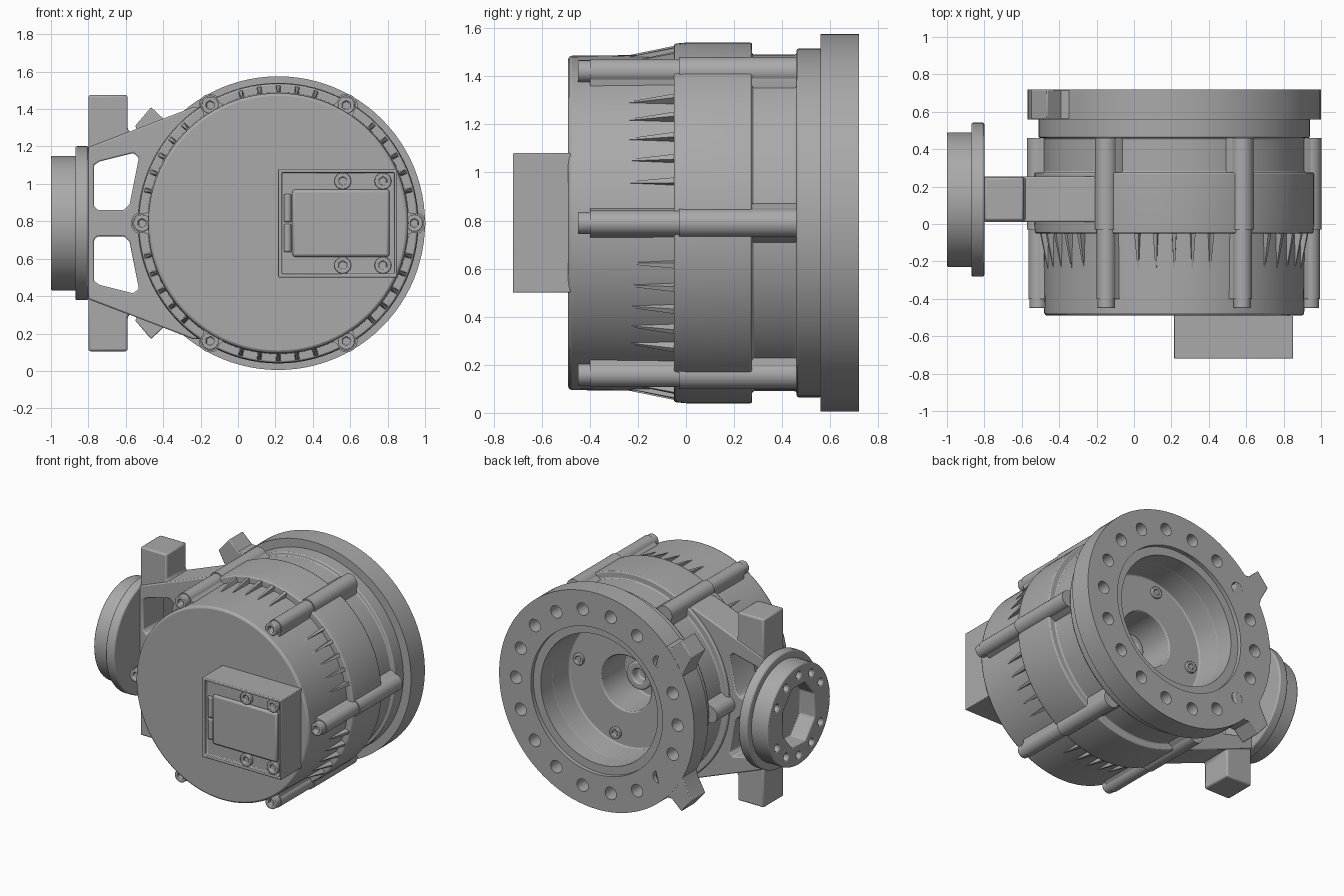
import bpy, bmesh
from math import sin, cos, pi, radians
from mathutils import Matrix, Vector

if "Cube" in bpy.data.objects:
    bpy.data.objects.remove(bpy.data.objects["Cube"])

CX, CZ = 0.215, 0.79      # main axis
ARM_Y = 0.13              # centre of the side arm
parts = []

gray = bpy.data.materials.new("machined gray")
gray.use_nodes = True
gray.diffuse_color = (0.4, 0.4, 0.4, 1)
gray.node_tree.nodes["Principled BSDF"].inputs["Base Color"].default_value = (0.4, 0.4, 0.4, 1)


def finish(name, bm, bevel=0.0, cutter=None):
    """Turn a bmesh into an object, cut it and soften its edges."""
    bmesh.ops.recalc_face_normals(bm, faces=bm.faces)
    me = bpy.data.meshes.new(name)
    bm.to_mesh(me)
    bm.free()
    me.materials.append(gray)
    ob = bpy.data.objects.new(name, me)
    bpy.context.collection.objects.link(ob)
    if cutter:
        tool = finish(name + "_cutter", cutter)
        parts.remove(tool)
        tool.hide_render = True
        mod = ob.modifiers.new("cut", 'BOOLEAN')
        mod.object, mod.solver = tool, 'EXACT'
        deps = bpy.context.evaluated_depsgraph_get()
        ob.data = bpy.data.meshes.new_from_object(ob.evaluated_get(deps))
        ob.modifiers.clear()
        bpy.data.objects.remove(tool)
    if bevel:
        mod = ob.modifiers.new("bevel", 'BEVEL')
        mod.width, mod.segments, mod.angle_limit = bevel, 2, radians(40)
    parts.append(ob)
    return ob


def lathe(bm, profile, steps=96):
    """Spin a closed (radius, y) profile around the main axis."""
    vs = [bm.verts.new((CX + r, y, CZ)) for r, y in profile]
    es = [bm.edges.new((vs[i], vs[(i + 1) % len(vs)])) for i in range(len(vs))]
    bmesh.ops.spin(bm, geom=vs + es, cent=(CX, 0, CZ), axis=(0, 1, 0),
                   angle=2 * pi, steps=steps, use_merge=True)
    bmesh.ops.remove_doubles(bm, verts=bm.verts, dist=1e-5)
    flat = [f for f in bm.faces if f.calc_area() < 1e-9]
    bmesh.ops.delete(bm, geom=flat, context='FACES_ONLY')
    loose = [e for e in bm.edges if not e.link_faces]
    bmesh.ops.delete(bm, geom=loose, context='EDGES')
    return bm


def prism(bm, pts, y0, y1):
    """Extrude an (x, z) outline along y."""
    f = bm.faces.new([bm.verts.new((x, y0, z)) for x, z in pts])
    up = bmesh.ops.extrude_face_region(bm, geom=[f])["geom"]
    bmesh.ops.translate(bm, verts=[v for v in up if isinstance(v, bmesh.types.BMVert)],
                        vec=(0, y1 - y0, 0))
    return bm


def box(bm, x0, x1, y0, y1, z0, z1):
    return prism(bm, [(x0, z0), (x1, z0), (x1, z1), (x0, z1)], y0, y1)


def cyl(bm, a, b, r, n=24):
    """Cylinder between two points."""
    a, b = Vector(a), Vector(b)
    rot = (b - a).to_track_quat('Z', 'Y').to_matrix().to_4x4()
    bmesh.ops.create_cone(bm, cap_ends=True, segments=n, radius1=r, radius2=r,
                          depth=(b - a).length, matrix=Matrix.Translation((a + b) / 2) @ rot)
    return bm


def polar(r, deg, side=0.0):
    """(x, z) at a radius and angle, shifted sideways along the tangent."""
    t = radians(deg)
    return CX + r * cos(t) - side * sin(t), CZ + r * sin(t) + side * cos(t)


def axial(bm, xz, y0, y1, r, n=24):
    return cyl(bm, (xz[0], y0, xz[1]), (xz[0], y1, xz[1]), r, n)


def mirrored(pts):
    return [(x, 2 * CZ - z) for x, z in pts]


new = bmesh.new

# Front cover, housing with stepped bore, rear flange
finish("front_cover", lathe(new(), [(0, -0.49), (0.695, -0.49), (0.7, -0.03), (0, -0.03)]), 0.015)
finish("housing", lathe(new(), [
    (0, -0.05), (0.745, -0.05), (0.75, 0), (0.75, 0.275), (0.70, 0.275), (0.70, 0.46),
    (0.725, 0.46), (0.725, 0.565), (0.47, 0.565), (0.46, 0.38), (0.2, 0.38), (0.2, 0.1), (0, 0.1)]), 0.008)

flange_holes = new()
for i in range(18):
    axial(flange_holes, polar(0.65, i * 20), 0.6, 0.8, 0.045)
finish("rear_flange", lathe(new(), [(0.47, 0.56), (0.785, 0.56), (0.785, 0.72), (0.53, 0.72),
                                    (0.53, 0.69), (0.47, 0.69)]), 0.007, flange_holes)
bm = axial(new(), polar(0.65, 220), 0.59, 0.7, 0.036)
finish("flange_screw", bm, 0.004, axial(new(), polar(0.65, 220), 0.66, 0.75, 0.02, 6))

# Pointed ears on the rear flange
ear = [(-0.465, 1.41), (-0.55, 1.31), (-0.49, 1.2), (-0.45, 1.05), (-0.25, 1.15), (-0.3, 1.335), (-0.39, 1.34)]
for side, pts in (("upper", ear), ("lower", mirrored(ear))):
    finish(side + "_flange_ear", prism(new(), pts, 0.56, 0.719), 0.006)

# Shaft hub and screws on the bore floor
finish("shaft_hub", axial(new(), (CX, CZ), 0.08, 0.24, 0.1), 0.01,
       axial(new(), (CX, CZ), 0.17, 0.3, 0.05))
for i in range(4):
    p = polar(0.385, 12 + i * 90)
    finish("bore_screw", axial(new(), p, 0.36, 0.40, 0.042), 0.004, axial(new(), p, 0.385, 0.45, 0.024, 6))

# Bolt lugs, bolts and tapered fins around the body
for i in range(6):
    a = i * 60
    p = polar(0.728, a)
    bm = axial(new(), p, -0.4, 0.46, 0.052)
    axial(bm, p, -0.03, 0.46, 0.06)
    root = [polar(0.66, a, -0.09), polar(0.69, a, -0.085), polar(0.75, a, -0.045),
            polar(0.75, a, 0.045), polar(0.69, a, 0.085), polar(0.66, a, 0.09)]
    prism(bm, root, -0.03, 0.46)
    prism(bm, [polar(0.67, a, -0.07), polar(0.72, a, -0.05),
               polar(0.72, a, 0.05), polar(0.67, a, 0.07)], -0.4, 0)
    finish("bolt_lug", bm)
    finish("bolt_head", axial(new(), p, -0.45, -0.39, 0.046), 0.005,
           axial(new(), p, -0.5, -0.42, 0.024, 6))
    for k in range(-2, 3):
        t = a + 30 + k * 8
        bm = prism(new(), [polar(0.66, t, -0.014), polar(0.738, t, -0.012),
                           polar(0.738, t, 0.012), polar(0.66, t, 0.014)], -0.25, -0.04)
        for v in bm.verts:          # taper towards the front
            if v.co.y < -0.2:
                out = Vector((v.co.x - CX, 0, v.co.z - CZ))
                mid = Vector((cos(radians(t)), 0, sin(radians(t))))
                flat = mid * min(out.length, 0.695) + (out - mid * out.dot(mid)) * 0.25
                v.co = Vector((CX, v.co.y, CZ)) + flat
        finish("cooling_fin", bm)

# Side arm with two windows and end blocks
edge = [(-0.8, 1.195), (-0.62, 1.264), (-0.24, 1.41), (-0.1, 1.4), (-0.2, 0.95)]
window = [(-0.77, 0.88), (-0.77, 1.1), (-0.74, 1.12), (-0.56, 1.165), (-0.53, 1.14),
          (-0.58, 0.89), (-0.61, 0.86), (-0.75, 0.86)]
cut = prism(prism(new(), window, -0.2, 0.5), mirrored(window), -0.2, 0.5)
finish("side_arm", prism(new(), edge + mirrored(edge)[::-1], 0.01, 0.255), 0.008, cut)
block = [(-0.8, 1.1), (-0.8, 1.475), (-0.59, 1.475), (-0.59, 1.29), (-0.56, 1.26), (-0.62, 1.18)]
for side, pts in (("upper", block), ("lower", mirrored(block))):
    finish(side + "_arm_block", prism(new(), pts, 0.018, 0.25), 0.012)

# Output disc with an eight-sided pocket and screw holes
cut = cyl(new(), (-1.1, ARM_Y, CZ), (-0.88, ARM_Y, CZ), 0.23, 8)
bmesh.ops.rotate(cut, verts=cut.verts, cent=(0, ARM_Y, CZ), matrix=Matrix.Rotation(pi / 8, 3, 'X'))
for v in cut.verts:
    v.co.y = ARM_Y + (v.co.y - ARM_Y) * 0.85
for i in range(12):
    if i % 6:
        y, z = ARM_Y + 0.29 * cos(i * pi / 6), CZ + 0.29 * sin(i * pi / 6)
        cyl(cut, (-1.1, y, z), (-0.93, y, z), 0.026, 16)
finish("output_disc", cyl(new(), (-1, ARM_Y, CZ), (-0.86, ARM_Y, CZ), 0.36, 64), 0.008, cut)
finish("output_rim", cyl(new(), (-0.87, ARM_Y, CZ), (-0.8, ARM_Y, CZ), 0.412, 64), 0.01)

# Connector box on the cover, with a raised lid, cable ends and screws
cut = box(new(), 0.235, 0.835, -0.8, -0.69, 0.52, 1.06)
finish("connector_box", box(new(), 0.215, 0.85, -0.72, -0.48, 0.5, 1.08), 0.005, cut)
finish("connector_lid", box(new(), 0.29, 0.81, -0.712, -0.68, 0.61, 0.97), 0.015)
for z in (0.71, 0.87):
    finish("cable_end", cyl(new(), (0.265, -0.69, z - 0.075), (0.265, -0.69, z + 0.075), 0.02, 16), 0.008)
for x in (0.56, 0.775):
    for z in (0.565, 1.015):
        finish("connector_screw", axial(new(), (x, z), -0.715, -0.68, 0.045), 0.005,
               axial(new(), (x, z), -0.8, -0.7, 0.024, 6))

# Smooth round faces, keep hard edges sharp
bpy.ops.object.select_all(action='DESELECT')
for ob in parts:
    ob.select_set(True)
bpy.context.view_layer.objects.active = parts[0]
bpy.ops.object.shade_smooth_by_angle(angle=radians(35))
